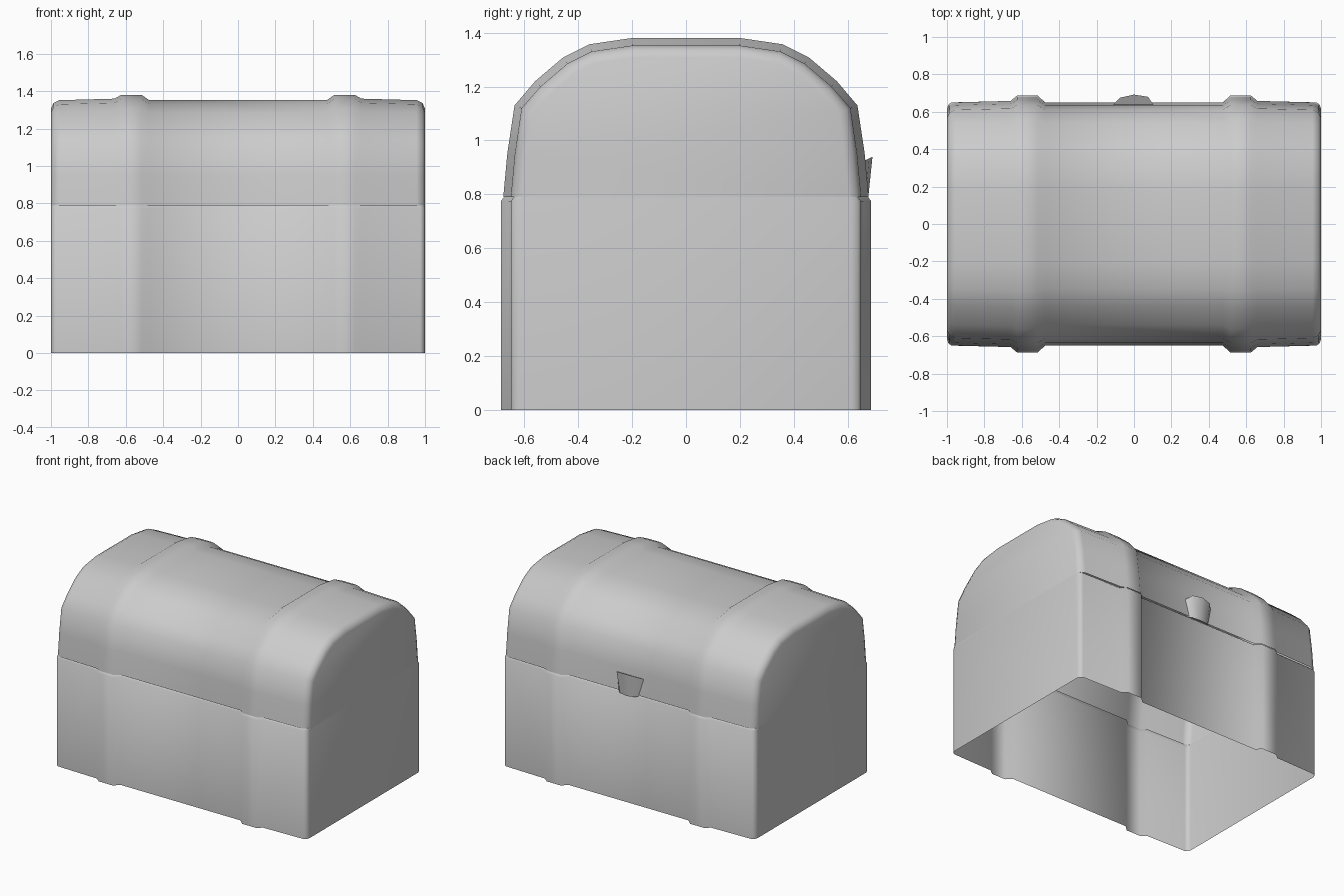
import bpy, bmesh, math
from mathutils import Vector

if "Cube" in bpy.data.objects:
    bpy.data.objects.remove(bpy.data.objects["Cube"])

def finish(name, bm, angle):
    bmesh.ops.recalc_face_normals(bm, faces=bm.faces)
    me = bpy.data.meshes.new(name)
    bm.to_mesh(me)
    bm.free()
    ob = bpy.data.objects.new(name, me)
    bpy.context.collection.objects.link(ob)
    bpy.ops.object.select_all(action='DESELECT')
    ob.select_set(True)
    bpy.context.view_layer.objects.active = ob
    bpy.ops.object.shade_smooth_by_angle(angle=math.radians(angle))
    return ob

def skin(bm, rings):
    for a, b in zip(rings, rings[1:]):
        for i in range(len(a) - 1):
            bm.faces.new((a[i], a[i + 1], b[i + 1], b[i]))

def stations(bevel_x, end_in, strap_out):
    # x positions along the chest and how far the skin is pushed out there
    half = [(1.0, -end_in), (1 - bevel_x * .3, -end_in * .35), (1 - bevel_x, 0),
            (.66, .008), (.625, strap_out), (.515, strap_out), (.475, 0)]
    return [(-x, o) for x, o in half] + half[::-1]

# body: open-bottomed walls with raised straps and a small lip at the seam
bm = bmesh.new()
fronts, backs = [], []
for x, o in stations(.025, .035, .037):
    for side, rows in ((-1, fronts), (1, backs)):
        y = .65 + o
        rows.append([bm.verts.new((x, side * yy, z))
                     for yy, z in ((y, 0), (y, .775), (y - .012, .79))])
skin(bm, fronts)
skin(bm, backs)
for k in (0, -1):
    bm.faces.new(fronts[k] + backs[k][::-1])
finish("chest_body", bm, 50)

# lid: barrel profile carried along x, with bands over the straps
half = [(.65, .79), (.635, .95), (.61, 1.12), (.54, 1.2), (.44, 1.285), (.35, 1.33), (.2, 1.352)]
prof = [Vector((-y, z)) for y, z in half] + [Vector(p) for p in half[::-1]]
norms = []
for i in range(len(prof)):
    t = prof[min(i + 1, len(prof) - 1)] - prof[max(i - 1, 0)]
    n = Vector((-t.y, t.x)).normalized()
    if i in (0, len(prof) - 1):
        n = Vector((math.copysign(1, n.x), 0))
    norms.append(n)
bm = bmesh.new()
rings = []
for x, o in stations(.045, .045, .028):
    rings.append([bm.verts.new((x, p.x + n.x * o, p.y + n.y * o))
                  for p, n in zip(prof, norms)])
skin(bm, rings)
bm.faces.new(rings[0])
bm.faces.new(rings[-1])
finish("chest_lid", bm, 40)

# latch: faceted plate standing off the back of the lid
bm = bmesh.new()
low = [(-.09, .64), (-.06, .665), (0, .675), (.06, .665), (.09, .64)]
high = [(-.115, .635), (-.075, .675), (0, .692), (.075, .68), (.105, .635)]
rows = []
for pts, z0, z1 in ((low, .79, .77), (high, .91, .94)):
    rows.append([bm.verts.new((x, y, z0 + (z1 - z0) * (y - .635) / .057)) for x, y in pts])
skin(bm, rows)
for r in rows:
    bm.faces.new(r)
finish("latch", bm, 40)
